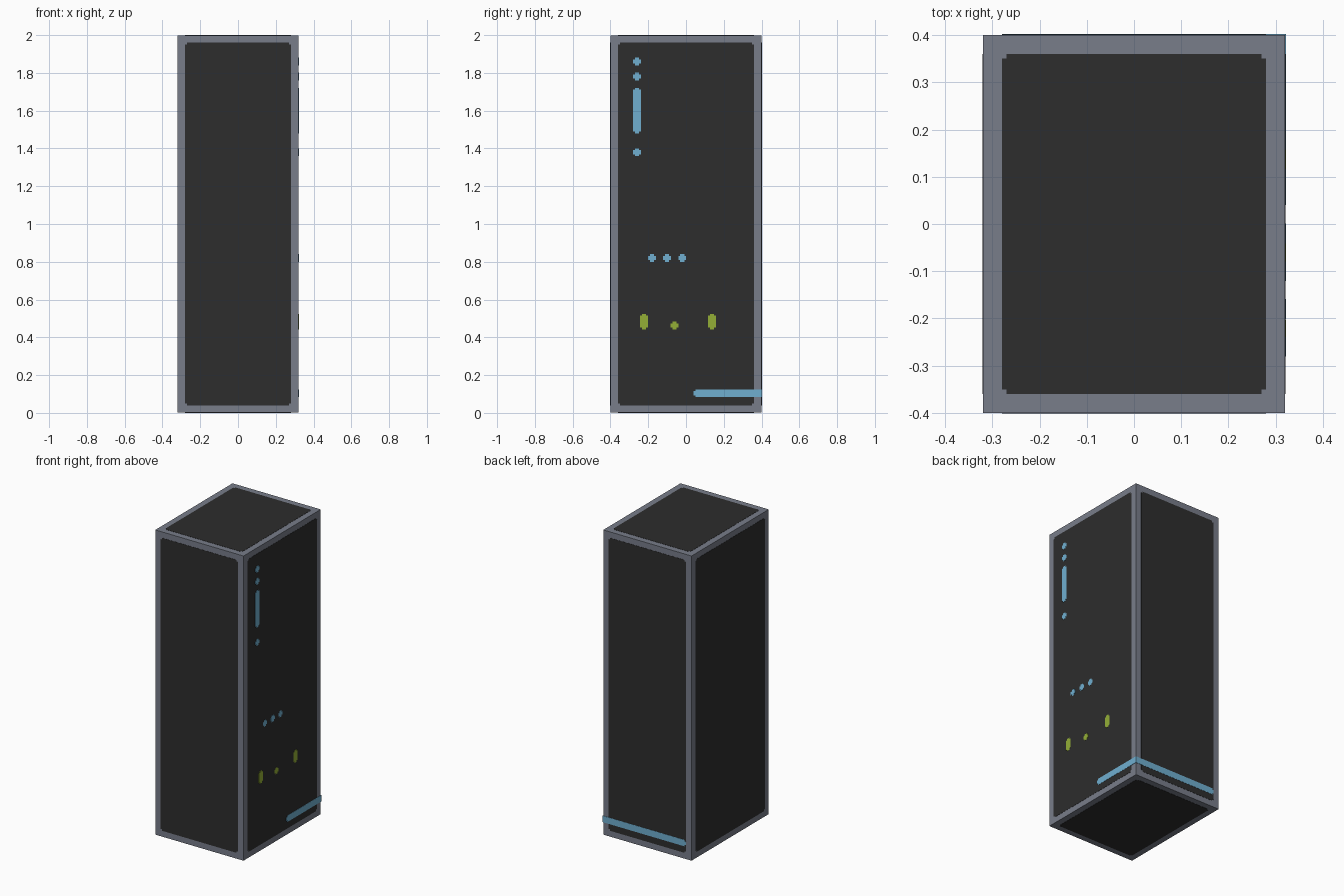
import bpy, bmesh
from mathutils import Vector

if "Cube" in bpy.data.objects:
    bpy.data.objects.remove(bpy.data.objects["Cube"])

W, D, H = 0.64, 0.80, 2.0
T = 0.0012      # plate thickness
STEP = 0.01     # stepped corner size


def material(name, rgb):
    lin = [(c / 255 / 12.92) if c < 11 else ((c / 255 + 0.055) / 1.055) ** 2.4 for c in rgb]
    m = bpy.data.materials.new(name)
    m.diffuse_color = (*lin, 1)
    m.use_nodes = True
    m.node_tree.nodes["Principled BSDF"].inputs["Base Color"].default_value = m.diffuse_color
    return m


GREY = material("frame grey", (120, 125, 138))
DARK = material("panel charcoal", (45, 45, 45))
BLUE = material("light blue", (112, 175, 208))
GREEN = material("lime green", (148, 175, 54))


def finish(name, bm, mat):
    bmesh.ops.recalc_face_normals(bm, faces=bm.faces)
    me = bpy.data.meshes.new(name)
    bm.to_mesh(me)
    bm.free()
    me.materials.append(mat)
    ob = bpy.data.objects.new(name, me)
    bpy.context.collection.objects.link(ob)
    return ob


# Each side: normal, horizontal axis, vertical axis, surface centre
X, Y, Z = Vector((1, 0, 0)), Vector((0, 1, 0)), Vector((0, 0, 1))
MID = Z * H / 2
SIDES = {
    "front": (-Y, X, Z, -Y * D / 2),
    "back": (Y, X, Z, Y * D / 2),
    "right": (X, Y, Z, X * W / 2),
    "left": (-X, Y, Z, -X * W / 2),
    "top": (Z, X, Y, Z * (H - T)),
    "bottom": (-Z, X, Y, Z * T),
}


def plate(name, side, u0, u1, v0, v1, mat, layers=1, step_lo=STEP, step_hi=STEP):
    """Thin plate with stepped corners at its low-u and high-u ends."""
    n, u, v, origin = SIDES[side]
    s, a, b = STEP, step_lo, step_hi
    pts = [(u0 + a, v0), (u1 - b, v0)]
    pts += [(u1 - b, v0 + s), (u1, v0 + s), (u1, v1 - s), (u1 - b, v1 - s)] if b else []
    pts += [(u1 - b, v1), (u0 + a, v1)]
    pts += [(u0 + a, v1 - s), (u0, v1 - s), (u0, v0 + s), (u0 + a, v0 + s)] if a else []
    bm = bmesh.new()
    face = bm.faces.new([bm.verts.new(origin + u * p + v * q) for p, q in pts])
    ext = bmesh.ops.extrude_face_region(bm, geom=[face])
    top = [g for g in ext["geom"] if isinstance(g, bmesh.types.BMVert)]
    bmesh.ops.translate(bm, verts=top, vec=n * T * layers)
    return finish(name, bm, mat)


# Cabinet body
bm = bmesh.new()
bmesh.ops.create_cube(bm, size=1)
bmesh.ops.scale(bm, vec=(W, D, H - 2 * T), verts=bm.verts)
bmesh.ops.translate(bm, vec=MID, verts=bm.verts)
finish("cabinet_frame", bm, GREY)

# Dark inset panels on all six sides
M = 0.04
for side in SIDES:
    half_u = (D if side in ("left", "right") else W) / 2 - M
    v0, v1 = (M - D / 2, D / 2 - M) if side in ("top", "bottom") else (M, H - M)
    plate(side + "_panel", side, -half_u, half_u, v0, v1, DARK)

# Indicator marks on the right side: centre y, centre z, height
R = 0.021
MARKS = {
    "status_light": (BLUE, [(-0.26, 1.86, 0.042), (-0.26, 1.78, 0.042),
                            (-0.26, 1.60, 0.242), (-0.26, 1.38, 0.042)]),
    "row_light": (BLUE, [(y, 0.82, 0.042) for y in (-0.18, -0.10, -0.02)]),
    "green_light": (GREEN, [(-0.223, 0.483, 0.083), (-0.06, 0.463, 0.042),
                            (0.137, 0.483, 0.083)]),
}
for name, (mat, items) in MARKS.items():
    for y, z, h in items:
        plate(name, "right", y - R, y + R, z - h / 2, z + h / 2, mat, 2)

# Blue stripe wrapping from the right side round the back
E = 2 * T
plate("side_stripe", "right", 0.04, D / 2 + E, 0.083, 0.125, BLUE, 2, step_hi=0)
plate("back_stripe", "back", -0.28, W / 2, 0.083, 0.125, BLUE, 2, step_hi=0)
